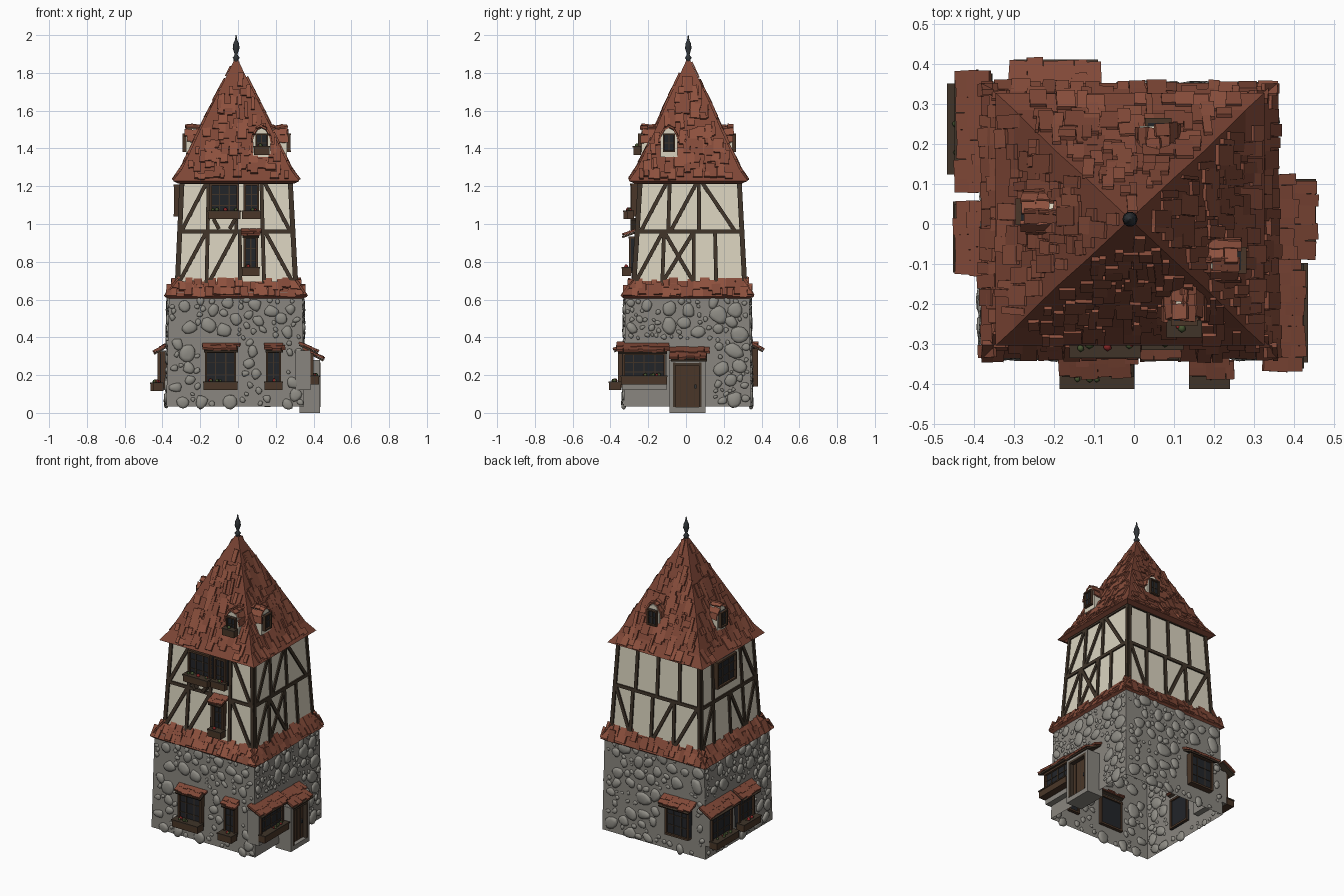
import bpy, bmesh, random
from math import pi, sin, cos, atan2, hypot
from mathutils import Matrix, Vector

if "Cube" in bpy.data.objects:
    bpy.data.objects.remove(bpy.data.objects["Cube"])

random.seed(7)
R = random.uniform
COL = dict(stone=(.25, .235, .21), rock=(.28, .27, .24), plaster=(.70, .65, .52), timber=(.05, .034, .022),
           wood=(.068, .037, .021), glass=(.016, .018, .022), roof=(.21, .062, .037), tile=(.27, .082, .048),
           tile2=(.22, .066, .039), iron=(.03, .035, .04), leaf=(.06, .09, .03), flower=(.25, .02, .02))
parts = {}


def part(name, mat):
    return parts.setdefault(name, (bmesh.new(), mat))[0]


# Side k: 0 front, 1 right, 2 back, 3 left; u runs rightwards, d outwards, z up
def frame(k, u, d, z, ang=0, twist=0, roll=0):
    return (Matrix.Rotation(k * pi / 2, 4, 'Z') @ Matrix.Translation((u, -d, z)) @ Matrix.Rotation(ang, 4, 'X')
            @ Matrix.Rotation(roll, 4, 'Y') @ Matrix.Rotation(twist, 4, 'Z'))


def slab(bm, k, u, d, z, w, l, t, ang=0, twist=0, roll=0):
    bmesh.ops.create_cube(bm, size=1, matrix=frame(k, u, d, z, ang, twist, roll) @ Matrix.Diagonal((w, l, t, 1)))


def blob(bm, k, u, d, z, sx, sy, sz, twist=0, sub=2, rough=0):
    M = frame(k, u, d, z, pi / 2, twist)
    off = Vector((R(0, 9), R(0, 9), R(0, 9)))
    for v in bmesh.ops.create_icosphere(bm, subdivisions=sub, radius=1)['verts']:
        p = v.co * (1 + rough * sin(2 * v.co.x + off.x) * sin(3 * v.co.y + off.y))
        q = max(.75, max(abs(p.x), abs(p.y)) ** .3) if rough else 1   # flattens the sides
        v.co = M @ Vector((p.x * sx / q, p.y * sy / q, p.z * sz))


# Levels: (z, front, right, back, left distances)
STONE = [(.035, .33, .35, .345, .38), (.64, .32, .34, .335, .365)]
UPPER = [(.62, .284, .313, .318, .328), (1.24, .245, .28, .285, .30)]
SKIRT = [(.605, .325, .345, .34, .37), (.615, .336, .36, .352, .382), (.70, .277, .307, .31, .322)]
ROOF = [(z, hy - .012, hx - .01, hy + .012, hx + .01) for z, hx, hy in
        [(1.215, .31, .285), (1.228, .335, .315), (1.29, .288, .272), (1.385, .243, .227), (1.51, .185, .17),
         (1.66, .112, .105)]] + [(1.88, -.008, -.006, .016, .014)]


def dist(levels, k, z):
    k %= 4
    for a, b in zip(levels, levels[1:]):
        if z <= b[0] or b is levels[-1]:
            f = (z - a[0]) / (b[0] - a[0])
            return a[k + 1] + (b[k + 1] - a[k + 1]) * f


def span(levels, k, z):
    return -dist(levels, k - 1, z), dist(levels, k + 1, z)


def loft(name, mat, levels):
    bm = part(name, mat)
    rings = [[bm.verts.new(p) for p in ((-l, -f, z), (r, -f, z), (r, b, z), (-l, b, z))] for z, f, r, b, l in levels]
    for a, b in zip(rings, rings[1:]):
        for i in range(4):
            bm.faces.new((a[i], a[(i + 1) % 4], b[(i + 1) % 4], b[i]))


# Open shells: the tower has no floor
loft("stone_base", "stone", STONE)
loft("plaster_walls", "plaster", UPPER)
loft("skirt_roof", "roof", SKIRT)
loft("main_roof", "roof", ROOF)


def tiles(name, levels, k, z, wmin, wmax, lmin, lmax, skip, inset, avoid=None):
    """One ragged row of tiles following a lofted roof side."""
    lo, hi = span(levels, k, z + (lmin if inset > 0 else 0))
    u = lo + inset
    while u < hi - inset - wmin * .5:
        w, l, zz = R(wmin, wmax), R(lmin, lmax), z + (R(-.02, .02) if inset and z > 1.25 else R(-.01, .01))
        w = min(w, hi - inset - u)
        if R(0, 1) > skip and not (avoid and abs(u + w / 2 - avoid) < .05 and 1.34 < z < 1.48):
            a, b = dist(levels, k, zz), dist(levels, k, zz + .04)
            ang = atan2(.04, a - b)
            slab(part(*random.choice([(name, "tile"), (name + "_dark", "tile2")])), k, u + w / 2,
                 a - cos(ang) * l / 2 + .004, zz + sin(ang) * l / 2 + .002, w, l, R(.006, .016), ang - R(.0, .07), R(-.06, .06))
        u += w * R(.9, 1.15)


DORMERS = [(.125, .235), (-.09, .26), (-.06, .245), (-.03, .275)]
for k in range(4):
    for i in range(14):
        tiles("roof_tiles", ROOF, k, 1.24 + i * .041, .016, .052, .035, .1, .3, .022, DORMERS[k][0])
    for z, l in ((.618, .07), (.655, .065)):
        tiles("skirt_tiles", SKIRT, k, z, .025, .05, l - .015, l + .01, .1, 0)


def awning(k, u0, u1, d0, z0, d1, z1):
    ang, l = atan2(z0 - z1, d1 - d0), hypot(z0 - z1, d1 - d0)
    slab(part("awning_boards", "timber"), k, (u0 + u1) / 2, (d0 + d1) / 2, (z0 + z1) / 2 - .01, u1 - u0, l, .01, ang)
    for f in (.3, .72):
        u = u0 - .008
        while u < u1 - .008:
            w, g = min(R(.025, .05), u1 + .012 - u), f + R(-.1, .06)
            slab(part("awning_tiles", random.choice(("tile", "tile2"))), k, u + w / 2, d0 + (d1 - d0) * g,
                 z0 + (z1 - z0) * g + .003, w, l * .6, .012, ang - R(0, .12), R(-.07, .07))
            u += w


def window(k, u0, u1, z0, z1, d, nu=2, nz=3, box=0, bar=.012):
    uc, zc, w, h = (u0 + u1) / 2, (z0 + z1) / 2, u1 - u0, z1 - z0
    wd = part("window_frames", "wood")
    slab(part("window_glass", "glass"), k, uc, d - .012, zc, w, .03, h)
    for s in (-1, 1):
        slab(wd, k, uc + s * (w - bar) / 2, d - .01, zc, bar, .05, h)
        slab(wd, k, uc, d - .01, zc + s * (h - bar) / 2, w, .052, bar)
    mt = part("glazing_bars", "timber")
    for i in range(1, nu):
        slab(mt, k, u0 + w * i / nu, d, zc, .006, .014, h)
    for i in range(1, nz):
        slab(mt, k, uc, d, z0 + h * i / nz, w, .014, .004)
    if box:   # planter with a little greenery
        slab(part("flower_boxes", "wood"), k, uc, d + box / 2, z0 + .008, w + .016, box, .045)
        slab(part("flower_box_rims", "timber"), k, uc, d + box / 2 + .002, z0 + .028, w + .022, box + .004, .008)
        for i in range(max(2, int(w / .03))):
            m = random.choice((("plants", "leaf"), ("plants", "leaf"), ("flowers", "flower")))
            r = R(.006, .013)
            blob(part(*m), k, R(u0 + .015, u1 - .015), d + box * R(.4, .7), z0 + .036, r, r, r, sub=1)


# Ground floor windows and awnings
window(0, -.175, -.01, .135, .33, .345, 3, 3, .062)
awning(0, -.18, 0, .31, .368, .38, .335)
window(0, .148, .228, .135, .33, .345, 2, 3, .062)
awning(0, .145, .238, .31, .368, .38, .335)
window(2, .115, .28, .14, .34, .365, 3, 3)
awning(2, .09, .30, .325, .38, .408, .335)
st = part("stone_bays", "stone")
slab(st, 1, -.22, .345, .225, .235, .08, .21)
window(1, -.335, -.108, .165, .318, .385, 4, 3, .045)
awning(1, -.36, -.10, .325, .37, .422, .325)
slab(st, 3, -.235, .375, .225, .215, .07, .21)
window(3, -.34, -.135, .13, .325, .41, 3, 3, .052)
awning(3, -.375, -.09, .355, .375, .445, .322)
window(3, -.045, .11, .13, .325, .395, 3, 3, .052)
awning(3, -.05, .12, .36, .37, .445, .322)

# Door porch
for u in (-.078, .092):
    slab(st, 1, u, .38, .14, .02, .11, .28)
slab(st, 1, .007, .38, .015, .17, .11, .03)
slab(st, 1, .007, .38, .272, .17, .11, .018)
slab(part("door", "wood"), 1, .007, .40, .148, .15, .02, .235)
for u in (-.062, .076):
    slab(part("door_frame", "timber"), 1, u, .422, .148, .013, .03, .235)
slab(part("door_frame", "timber"), 1, .007, .422, .258, .15, .03, .014)
for u in (-.03, .007, .044):
    slab(part("door_planks", "timber"), 1, u, .411, .148, .004, .004, .22)
slab(part("door_handle", "iron"), 1, .05, .416, .14, .01, .012, .02)
awning(1, -.08, .112, .33, .35, .452, .287)

# Upper windows
window(0, .03, .105, .74, .935, .288, 2, 3, .05)
awning(0, .025, .112, .26, .968, .338, .94)
window(0, -.15, .005, 1.04, 1.215, .28, 3, 3, .05)
window(0, .03, .112, 1.04, 1.215, .275, 2, 3, .035)
window(3, -.165, .03, 1.04, 1.21, .325, 3, 3)
for u, t in ((-.115, .5), (-.03, -.5)):
    slab(part("box_brackets", "timber"), 0, u, .275, 1.0, .02, .06, .04, pi / 2, t)

# Timber framing: (f0, v0, f1, v1), f across the side, v 0-1 lower storey, 1-2 upper
V = lambda f, a, b: (f, a, f, b)
BEAMS = [
    [V(.25, 0, 2), V(.53, 0, 1), V(.73, 0, 2), (.02, 0, .24, 1), (.27, 0, .5, 1), (.75, 1, .97, 0),
     (.02, 1, .24, 2), (.75, 2, .97, 1), V(.5, 1, 1.4)],
    [V(.26, 0, 1), V(.54, 0, 1), V(.74, 0, 1), V(.59, 1, 2), V(.3, 1, 2), (.02, 0, .25, 1), (.26, 0, .54, 1),
     (.26, 1, .54, 0), (.32, 1, .58, 2), (.61, 2, .93, 1), (.04, 1, .28, 2)],
    [V(.22, 0, 1), V(.45, 0, 1), V(.7, 0, 1), V(.25, 1, 2), V(.5, 1, 2), V(.76, 1, 2), (.02, 1, .21, 0),
     (.47, 0, .69, 1), (.72, 0, .97, 1)],
    [V(.22, 0, 2), V(.5, 0, 1), V(.74, 0, 2), (.02, 0, .21, 1), (.52, 1, .73, 0), (.76, 0, .97, 1), (.76, 2, .97, 1)]]
tb = part("timber_beams", "timber")
level = lambda v: .69 + .27 * v
for k in range(4):
    lean = atan2(dist(UPPER, k, .62) - dist(UPPER, k, 1.24), .62)
    for f0, v0, f1, v1 in BEAMS[k] + [V(.012, 0, 2), V(.988, 0, 2), (0, 1, 1, 1), (0, 1.97, 1, 1.97)]:
        z0, z1 = level(v0), level(v1)
        (a0, b0), (a1, b1) = span(UPPER, k, z0), span(UPPER, k, z1)
        u0, u1 = a0 + (b0 - a0) * f0, a1 + (b1 - a1) * f1
        zm = (z0 + z1) / 2
        slab(tb, k, (u0 + u1) / 2, dist(UPPER, k, zm), zm, .02, hypot(u1 - u0, z1 - z0) + .008, .018,
             pi / 2 - lean, atan2(u0 - u1, z1 - z0))

# Rounded stones set in the ground floor walls
KEEP = [[(-.19, .02, .1, .38), (.13, .25, .1, .38)], [(-.4, .13, 0, .38)], [(.08, .31, .1, .4)],
        [(-.4, -.08, .1, .39), (-.08, .14, .1, .39)]]
for k in range(4):
    placed = []
    for i in range(1500):
        r = R(.03, .05) if i < 160 else R(.01, .026)
        z = R(.045, .60)
        lo, hi = span(STONE, k, z)
        u = R(lo + r, hi - r)
        if any(a - r < u < b + r and c - r < z < e + r for a, b, c, e in KEEP[k]):
            continue
        if len(placed) < 78 and all(hypot(u - a, z - b) > (r + q) * .86 for a, b, q in placed):
            placed.append((u, z, r))
            blob(part("wall_stones", "rock"), k, u, dist(STONE, k, z), z, r * R(.8, 1.1), r * R(.7, .95),
                 min(.013, r * .5), R(0, pi), 2, .22)

# Dormers
for k, (u, d) in enumerate(DORMERS):
    bm = part("dormer_walls", "plaster")
    prof = [(-.046, 1.355), (.046, 1.355), (.046, 1.455), (.022, 1.497), (0, 1.508), (-.022, 1.497), (-.046, 1.455)]
    rings = [[bm.verts.new(frame(k, u + x, dd, z) @ Vector()) for x, z in prof] for dd in (d, .13)]
    bm.faces.new(rings[0])
    for i in range(7):
        j = (i + 1) % 7
        bm.faces.new((rings[0][j], rings[0][i], rings[1][i], rings[1][j]))
    window(k, u - .033, u + .033, 1.38, 1.478, d + .004, 2, 2, .04 if k == 0 else 0, bar=.008)
    for s in (-1, 1):
        for row in range(3):
            for x, z, a in ((.01, 1.513, .45), (.035, 1.485, 1.05), (.049, 1.45, 1.4)):
                slab(part("dormer_tiles", random.choice(("tile", "tile2"))), k, u + s * x,
                     d - .014 - .036 * row + R(-.008, .006), z + R(-.003, .005), R(.03, .042), R(.03, .046), .01,
                     R(-.12, .12), R(-.1, .1), s * a)

# Turned finial
bm = part("finial", "iron")
prof = [(.014, 1.85), (.013, 1.872), (.019, 1.88), (.009, 1.892), (.008, 1.9), (.018, 1.93), (.015, 1.955), (.007, 1.972), (.002, 2.0)]
rings = [[bm.verts.new((-.01 + r * cos(i * pi / 5), .012 + r * sin(i * pi / 5), z)) for i in range(10)] for r, z in prof]
for a, b in zip(rings, rings[1:]):
    for i in range(10):
        bm.faces.new((a[i], a[(i + 1) % 10], b[(i + 1) % 10], b[i]))
bm.faces.new(rings[-1])

# Turn every collected part into an object
for name, (bm, mat) in parts.items():
    me = bpy.data.meshes.new(name)
    bmesh.ops.recalc_face_normals(bm, faces=bm.faces)
    for f in bm.faces:
        f.smooth = name in ("wall_stones", "plants", "flowers", "finial")
    bm.to_mesh(me)
    m = bpy.data.materials.get(mat) or bpy.data.materials.new(mat)
    m.diffuse_color = (*COL[mat], 1)
    m.use_nodes = True
    m.node_tree.nodes["Principled BSDF"].inputs["Base Color"].default_value = m.diffuse_color
    me.materials.append(m)
    bpy.context.collection.objects.link(bpy.data.objects.new(name, me))
